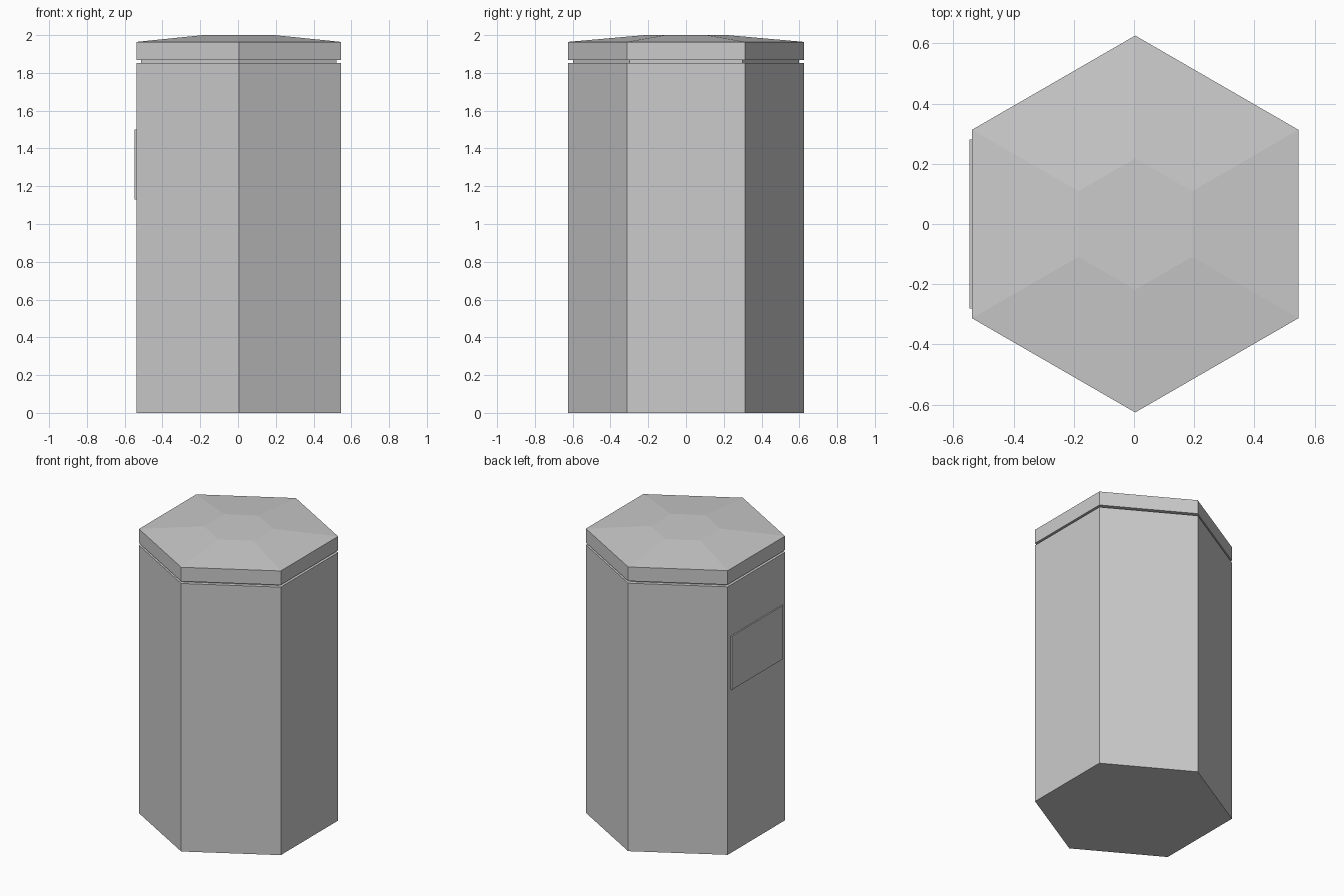
import bpy, bmesh, math

if "Cube" in bpy.data.objects:
    bpy.data.objects.remove(bpy.data.objects["Cube"])

CX = 0.004      # hexagon centre, offset by the thin side panel
R = 0.626       # hexagon corner radius

grey = bpy.data.materials.new("light_grey")
grey.diffuse_color = (0.6, 0.6, 0.6, 1)
grey.use_nodes = True
grey.node_tree.nodes["Principled BSDF"].inputs["Base Color"].default_value = grey.diffuse_color


def make_object(name, bm):
    bmesh.ops.recalc_face_normals(bm, faces=bm.faces)
    mesh = bpy.data.meshes.new(name)
    bm.to_mesh(mesh)
    bm.free()
    mesh.materials.append(grey)
    obj = bpy.data.objects.new(name, mesh)
    bpy.context.collection.objects.link(obj)
    return obj


def hex_stack(name, levels):
    """Hexagonal solid through (radius, height) levels, corners on the y axis."""
    bm = bmesh.new()
    rings = []
    for r, z in levels:
        angles = [math.radians(30 + 60 * i) for i in range(6)]
        rings.append([bm.verts.new((CX + r * math.cos(a), r * math.sin(a), z)) for a in angles])
    for low, high in zip(rings, rings[1:]):
        for i in range(6):
            j = (i + 1) % 6
            bm.faces.new((low[i], low[j], high[j], high[i]))
    bm.faces.new(rings[0][::-1])
    bm.faces.new(rings[-1])
    return make_object(name, bm)


# Body, recessed neck and bevelled lid
hex_stack("body", [(R, 0), (R, 1.852)])
hex_stack("neck", [(0.597, 1.852), (0.597, 1.867)])
hex_stack("lid", [(R, 1.867), (R, 1.964), (0.218, 2.0)])

# Thin panel on the left side
bm = bmesh.new()
bmesh.ops.create_cube(bm, size=1)
for v in bm.verts:
    v.co.x = -0.547 if v.co.x < 0 else -0.535
    v.co.y *= 0.56
    v.co.z = 1.315 + v.co.z * 0.37
make_object("side_panel", bm)
